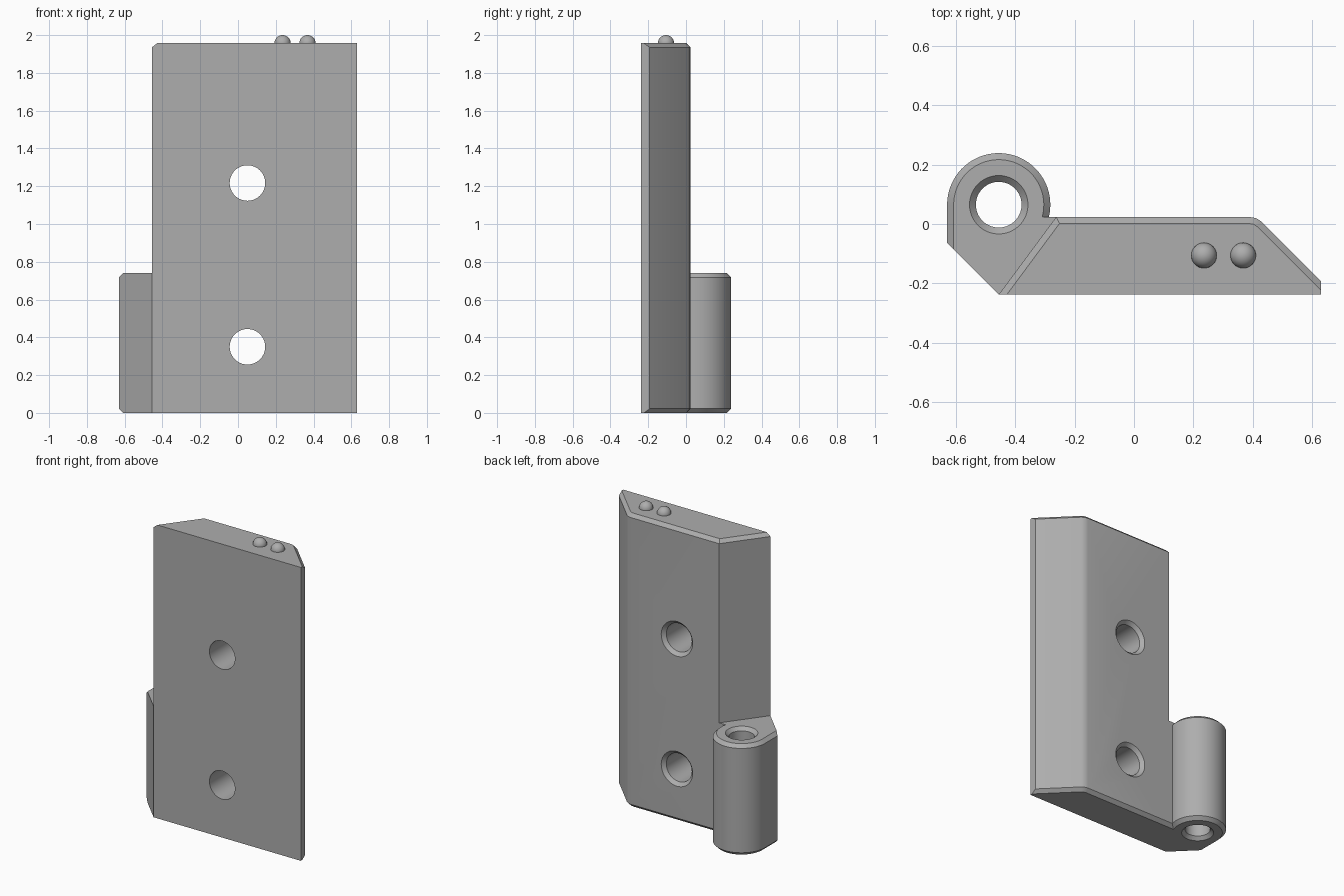
import bpy, bmesh, math
from mathutils import Vector, Matrix

cube = bpy.data.objects.get("Cube")
if cube:
    bpy.data.objects.remove(cube, do_unlink=True)

steel = bpy.data.materials.new("grey metal")
steel.use_nodes = True
COLOUR = (0.42, 0.42, 0.42, 1)
steel.diffuse_color = COLOUR
steel.node_tree.nodes["Principled BSDF"].inputs["Base Color"].default_value = COLOUR

CHAMFER = 0.022
BACK, FRONT = 0.024, -0.238
PLATE_TOP, KNUCKLE_TOP = 1.957, 0.74
PIN = Vector((-0.456, 0.065))
PIN_R = 0.174


def make_object(name, bm):
    bmesh.ops.recalc_face_normals(bm, faces=bm.faces)
    mesh = bpy.data.meshes.new(name)
    bm.to_mesh(mesh)
    bm.free()
    mesh.materials.append(steel)
    obj = bpy.data.objects.new(name, mesh)
    bpy.context.collection.objects.link(obj)
    return obj


def inset(points, flags):
    """Move each flagged edge of a counter-clockwise outline inward."""
    n = len(points)
    lines = []
    for i in range(n):
        d = (points[(i + 1) % n] - points[i]).normalized()
        shift = Vector((-d.y, d.x)) * (CHAMFER if flags[i] else 0)
        lines.append((points[i] + shift, d))
    result = []
    for i in range(n):
        (p, d), (q, e) = lines[i - 1], lines[i]
        t = (q - p).cross(e) / d.cross(e)
        result.append(p + d * t)
    return result


def chamfered_prism(name, points, top_flags, bottom_flags, height):
    points = [Vector(p) for p in points]
    layers = [(inset(points, bottom_flags), 0), (points, CHAMFER),
              (points, height - CHAMFER), (inset(points, top_flags), height)]
    bm = bmesh.new()
    rings = [[bm.verts.new((p.x, p.y, z)) for p in pts] for pts, z in layers]
    n = len(points)
    for low, high in zip(rings, rings[1:]):
        for i in range(n):
            j = (i + 1) % n
            bm.faces.new((low[i], low[j], high[j], high[i]))
    bm.faces.new(rings[0][::-1])
    bm.faces.new(rings[-1])
    bmesh.ops.remove_doubles(bm, verts=bm.verts, dist=1e-5)
    return make_object(name, bm)


def lathe_cutter(name, profile, matrix, segments=64):
    """Stack of circles given as (radius, height) along local z."""
    bm = bmesh.new()
    rings = []
    for r, z in profile:
        angles = [math.tau * k / segments for k in range(segments)]
        rings.append([bm.verts.new((r * math.cos(a), r * math.sin(a), z)) for a in angles])
    for low, high in zip(rings, rings[1:]):
        for i in range(segments):
            j = (i + 1) % segments
            bm.faces.new((low[i], low[j], high[j], high[i]))
    bm.faces.new(rings[0][::-1])
    bm.faces.new(rings[-1])
    bm.transform(matrix)
    return make_object(name, bm)


def boolean(obj, other, operation):
    mod = obj.modifiers.new(operation.lower(), 'BOOLEAN')
    mod.object, mod.operation, mod.solver = other, operation, 'EXACT'
    bpy.context.view_layer.objects.active = obj
    bpy.ops.object.modifier_apply(modifier=mod.name)
    bpy.data.objects.remove(other, do_unlink=True)


# Tall plate with slanted sides and a softened back corner
plate_outline = [(-0.456, FRONT), (0.63, FRONT), (0.63, -0.192), (0.43, 0.008),
                 (0.411, 0.02), (0.388, BACK), (-0.262, BACK)]
plate = chamfered_prism("hinge_plate", plate_outline,
                        [0, 0, 1, 1, 1, 1, 1], [0, 0, 1, 1, 1, 1, 0], PLATE_TOP)

# Rounded knuckle wrapped around the pin, overlapping into the plate
start = math.asin((BACK - PIN.y) / PIN_R)
arc = []
ARC_STEPS = 40
for k in range(ARC_STEPS + 1):
    a = start + (math.pi - start) * k / ARC_STEPS
    arc.append((PIN.x + PIN_R * math.cos(a), PIN.y + PIN_R * math.sin(a)))
knuckle_outline = [(-0.456, FRONT), (-0.2, FRONT), (-0.2, BACK)] + arc + [(-0.63, -0.064)]
arc_flags = [1] * (ARC_STEPS + 1)
knuckle = chamfered_prism("hinge_knuckle", knuckle_outline,
                          [0, 0, 0] + arc_flags + [0],
                          [0, 0, 1] + arc_flags + [0], KNUCKLE_TOP)
boolean(plate, knuckle, 'UNION')

# Pin bore, countersunk at both ends
bore = [(0.12, -CHAMFER), (0.077, CHAMFER), (0.077, KNUCKLE_TOP - CHAMFER),
        (0.12, KNUCKLE_TOP + CHAMFER)]
boolean(plate, lathe_cutter("pin_bore", bore, Matrix.Translation((PIN.x, PIN.y, 0))),
        'DIFFERENCE')

# Screw holes, countersunk on the back
screw = [(0.094, FRONT - 0.1), (0.094, BACK - CHAMFER), (0.138, BACK + CHAMFER)]
for z in (0.35, 1.217):
    place = Matrix.Translation((0.05, 0, z)) @ Matrix.Rotation(-math.pi / 2, 4, 'X')
    boolean(plate, lathe_cutter("screw_hole", screw, place), 'DIFFERENCE')

# Two round studs on the top edge
studs = []
for side, x in (("right", 0.236), ("left", 0.368)):
    bm = bmesh.new()
    bmesh.ops.create_uvsphere(bm, u_segments=32, v_segments=16, radius=0.043)
    bmesh.ops.bisect_plane(bm, geom=bm.verts[:] + bm.edges[:] + bm.faces[:],
                           plane_co=(0, 0, -0.01), plane_no=(0, 0, -1), clear_outer=True)
    bm.transform(Matrix.Translation((x, -0.106, PLATE_TOP)))
    studs.append(make_object(side + "_stud", bm))

# Smooth the round surfaces, keep the chamfers crisp
bpy.ops.object.select_all(action='DESELECT')
for obj in [plate] + studs:
    obj.select_set(True)
bpy.context.view_layer.objects.active = plate
bpy.ops.object.shade_smooth_by_angle(angle=math.radians(30))
